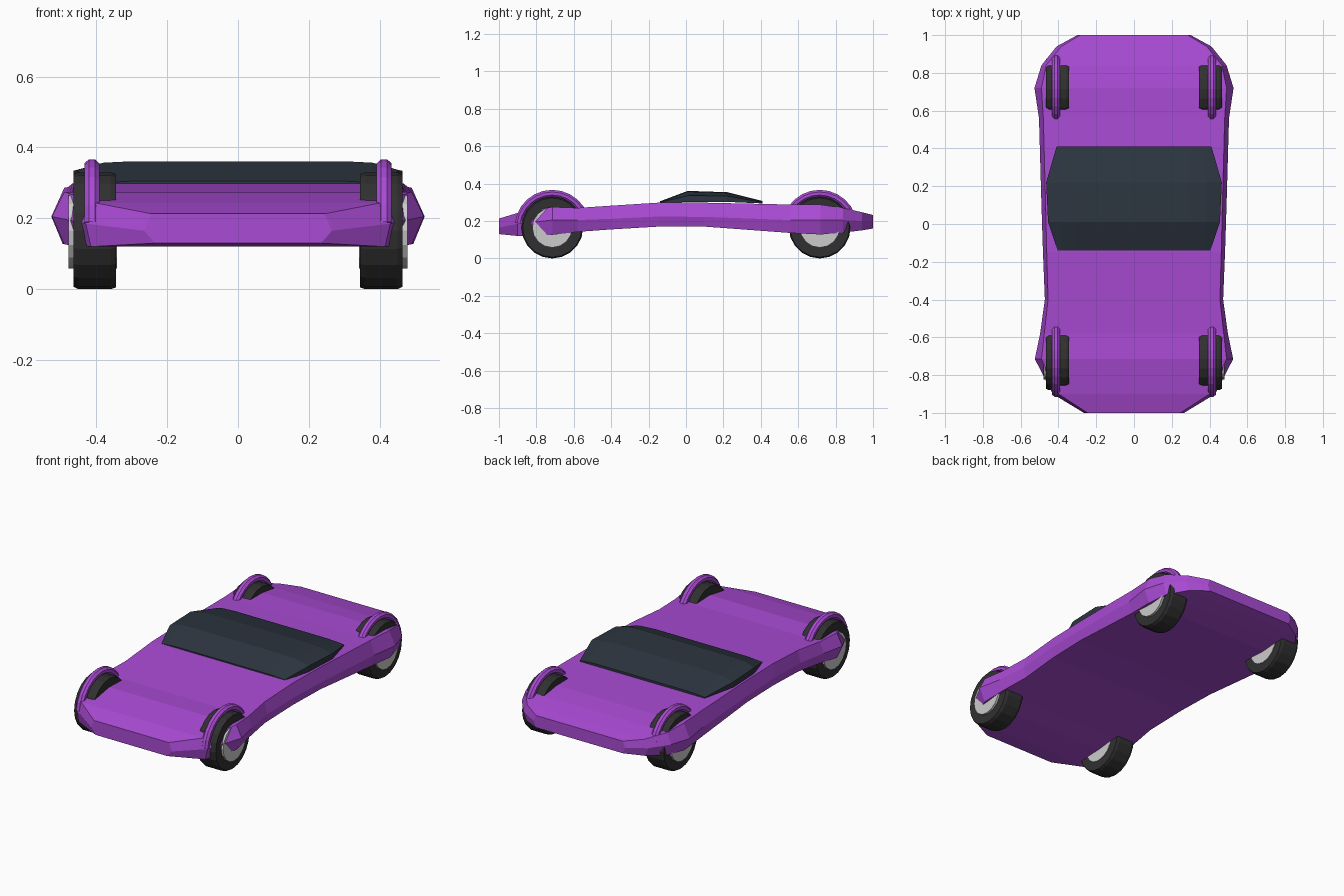
import bpy, bmesh
from math import pi, cos, sin

if "Cube" in bpy.data.objects:
    bpy.data.objects.remove(bpy.data.objects["Cube"])


def material(name, rgb):
    m = bpy.data.materials.new(name)
    m.diffuse_color = (*rgb, 1)
    m.use_nodes = True
    m.node_tree.nodes["Principled BSDF"].inputs["Base Color"].default_value = m.diffuse_color
    return m


PURPLE = material("purple paint", (0.40, 0.07, 0.66))
GLASS = material("dark glass", (0.025, 0.035, 0.05))
RUBBER = material("rubber", (0.03, 0.03, 0.03))
METAL = material("light metal", (0.6, 0.6, 0.62))


def loft(name, rings, mat, closed=False):
    """Skin a list of rings; cap the ends or join last ring to first."""
    bm = bmesh.new()
    vs = [[bm.verts.new(p) for p in r] for r in rings]
    n = len(vs[0])
    pairs = list(zip(vs, vs[1:])) + ([(vs[-1], vs[0])] if closed else [])
    for a, b in pairs:
        for i in range(n):
            j = (i + 1) % n
            bm.faces.new((a[i], a[j], b[j], b[i]))
    if not closed:
        bm.faces.new(vs[0])
        bm.faces.new(vs[-1])
    bmesh.ops.recalc_face_normals(bm, faces=bm.faces)
    me = bpy.data.meshes.new(name)
    bm.to_mesh(me)
    bm.free()
    me.materials.append(mat)
    ob = bpy.data.objects.new(name, me)
    bpy.context.collection.objects.link(ob)
    return ob


def section(y, half):
    """Closed mirrored cross-section from right-hand (x, z) points."""
    return [(x, y, z) for x, z in half] + [(-x, y, z) for x, z in reversed(half)]


# Body: y, then half width and height of top edge, side crease, bottom edge
body = [
    (-1.00, .245, .213, .265, .165, .235, .130),
    (-0.90, .400, .243, .430, .185, .415, .120),
    (-0.715, .490, .275, .525, .205, .490, .126),
    (-0.58, .475, .270, .497, .205, .475, .142),
    (-0.40, .455, .282, .472, .212, .455, .155),
    (-0.15, .462, .298, .482, .224, .465, .170),
    (0.10, .468, .298, .490, .222, .472, .170),
    (0.56, .480, .288, .503, .205, .485, .136),
    (0.72, .490, .287, .527, .205, .495, .128),
    (0.84, .465, .270, .490, .205, .470, .138),
    (0.94, .385, .247, .410, .200, .390, .150),
    (1.00, .285, .232, .300, .195, .285, .160),
]
loft("body", [section(y, [(a, b), (c, d), (e, f)]) for y, a, b, c, d, e, f in body], PURPLE)

# Canopy: y, base half width, base z, shoulder z, top half width, top z
canopy = [
    (-0.14, .405, .294, .299, .30, .305),
    (0.01, .455, .302, .336, .30, .361),
    (0.22, .465, .302, .334, .30, .354),
    (0.41, .410, .294, .299, .30, .307),
]
loft("canopy", [section(y, [(w, b), (w, s), (t + .08, u - .004), (t, u)])
                for y, w, b, s, t, u in canopy], GLASS)


def spun(name, profile, side, y, steps, mat):
    """Revolve an (x, radius) profile about a wheel axle."""
    rings = []
    for k in range(steps):
        a = 2 * pi * k / steps
        rings.append([(side * x, y + r * cos(a), .165 + r * sin(a)) for x, r in profile])
    return loft(name, rings, mat, closed=True)


def arch(name, side, y, mat):
    """Half-ring mudguard over a wheel."""
    rings = []
    for k in range(13):
        a = pi * (0.04 + 0.92 * k / 12)
        rings.append([(side * (.4125 + .023 * cos(b)),
                       y + (.182 + .021 * sin(b)) * cos(a),
                       .165 + (.182 + .021 * sin(b)) * sin(a))
                      for b in (pi / 4 * i + pi / 8 for i in range(8))])
    return loft(name, rings, mat)


for end, y in (("front", -.715), ("rear", .715)):
    for hand, side in (("right", 1), ("left", -1)):
        tag = f"{end}_{hand}_"
        # Tyre ring, hub disc and mudguard
        spun(tag + "tyre", [(.345, .105), (.345, .16), (.36, .165), (.45, .165),
                            (.465, .158), (.465, .105)], side, y, 20, RUBBER)
        bpy.ops.mesh.primitive_cylinder_add(vertices=16, radius=.107, depth=.136,
                                            location=(side * .41, y, .165),
                                            rotation=(0, pi / 2, 0))
        hub = bpy.context.object
        hub.name = tag + "hub"
        hub.data.materials.append(METAL)
        arch(tag + "mudguard", side, y, PURPLE)
